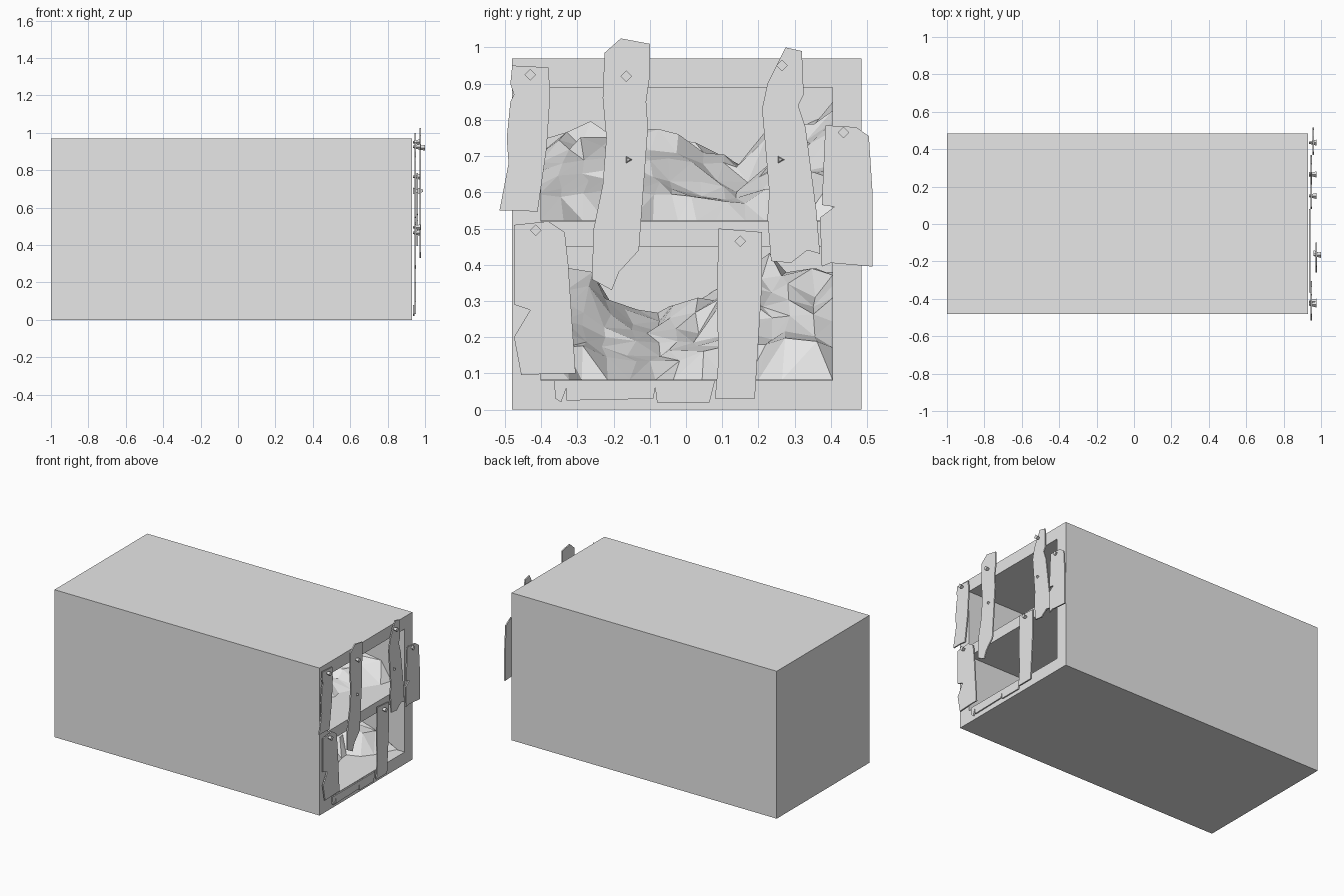
import bpy
import bmesh
import math
import random
from mathutils import Matrix, Vector

random.seed(4)
start_cube = bpy.data.objects.get("Cube")
if start_cube:
    bpy.data.objects.remove(start_cube, do_unlink=True)

grey = bpy.data.materials.new("plain_grey")
grey.use_nodes = True
grey.diffuse_color = (0.8, 0.8, 0.8, 1)
grey.node_tree.nodes["Principled BSDF"].inputs["Base Color"].default_value = (0.8, 0.8, 0.8, 1)

FRONT = 0.93            # x of the open end
SIDE_Y = (-0.40, 0.405)  # inner walls of the niches
DEPTH = 1.0


def make_object(name, bm):
    bmesh.ops.recalc_face_normals(bm, faces=bm.faces)
    mesh = bpy.data.meshes.new(name)
    bm.to_mesh(mesh)
    bm.free()
    mesh.materials.append(grey)
    obj = bpy.data.objects.new(name, mesh)
    bpy.context.collection.objects.link(obj)
    return obj


def box(name, low, high):
    low, high = Vector(low), Vector(high)
    bm = bmesh.new()
    size = Matrix.Diagonal((*(high - low), 1))
    bmesh.ops.create_cube(bm, size=1, matrix=Matrix.Translation((low + high) / 2) @ size)
    return make_object(name, bm)


def plank(name, x, outline, thickness=0.008):
    """Splintered board: a y-z outline extruded along x."""
    bm = bmesh.new()
    face = bm.faces.new([bm.verts.new((x, y, z)) for y, z in outline])
    solid = bmesh.ops.extrude_face_region(bm, geom=[face])
    moved = [v for v in solid["geom"] if isinstance(v, bmesh.types.BMVert)]
    bmesh.ops.translate(bm, verts=moved, vec=(thickness, 0, 0))
    return make_object(name, bm)


def spike(name, x, y, z, base, tip, length, sides):
    """Tapered peg pointing along x."""
    bm = bmesh.new()
    place = Matrix.Translation((x, y, z)) @ Matrix.Rotation(math.pi / 2, 4, "Y")
    bmesh.ops.create_cone(bm, cap_ends=True, segments=sides, radius1=base,
                          radius2=tip, depth=length, matrix=place)
    return make_object(name, bm)


def interpolate(points, value):
    """Piecewise linear height along a short profile."""
    for (a, ha), (b, hb) in zip(points, points[1:]):
        if value <= b:
            return ha + (hb - ha) * max(0, value - a) / (b - a)
    return points[-1][1]


def rubble(name, floor, skyline):
    """Faceted heap with a low broken front step, rising to a skyline."""
    rise = [(0, 0), (0.1, 0.3), (0.3, 0.42), (0.6, 0.8), (0.8, 1), (1, 0.9)]
    columns, rows = 13, 8
    bm = bmesh.new()
    grid = []
    for i in range(columns + 1):
        share = i / columns
        inner = 0 < i < columns
        line = []
        for j in range(rows + 1):
            t = j / rows
            wobble = random.uniform(-0.02, 0.02) if inner else 0
            y = SIDE_Y[0] + (SIDE_Y[1] - SIDE_Y[0]) * share + wobble
            start = 0.07 + 0.2 * math.sin(math.pi * share) + random.uniform(-0.04, 0.04)
            depth = start + (DEPTH - start) * t
            if 0 < j < rows:
                depth += random.uniform(-0.03, 0.03)
            top = interpolate(skyline, y) - floor
            height = top * interpolate(rise, t)
            if j:
                height *= random.uniform(0.8, 1.05)
            line.append(bm.verts.new((FRONT - depth, y, floor + height + 0.002)))
        grid.append(line)
    for a, b in zip(grid, grid[1:]):
        for j in range(rows):
            p, q, r, s = a[j], b[j], b[j + 1], a[j + 1]
            if random.random() < 0.5:
                triangles = ((p, q, r), (p, r, s))
            else:
                triangles = ((p, q, s), (q, r, s))
            for corners in triangles:
                bm.faces.new(corners)
    return make_object(name, bm)


# Long block with two stacked niches cut into its open end
body = box("block_body", (-1, -0.48, 0), (FRONT, 0.485, 0.97))
for label, low, high in (("lower", 0.08, 0.45), ("upper", 0.52, 0.89)):
    cutter = box(label + "_niche_cutter", (FRONT - DEPTH, SIDE_Y[0], low),
                 (FRONT + 0.2, SIDE_Y[1], high))
    cutter.hide_render = True
    cutter.hide_viewport = True
    cutter.display_type = "WIRE"
    cut = body.modifiers.new(label + "_niche", "BOOLEAN")
    cut.operation = "DIFFERENCE"
    cut.solver = "EXACT"
    cut.object = cutter

# Broken rubble in the niches
rubble("lower_rubble", 0.08, [(-0.4, 0.42), (-0.28, 0.42), (-0.24, 0.35), (-0.17, 0.28),
                              (0, 0.29), (0.1, 0.37), (0.2, 0.43), (0.3, 0.43), (0.41, 0.4)])
rubble("upper_rubble", 0.52, [(-0.4, 0.75), (-0.22, 0.81), (0, 0.77), (0.05, 0.71),
                              (0.17, 0.7), (0.22, 0.79), (0.3, 0.82), (0.41, 0.88)])

# Splintered boards nailed over the open end
plank("upper_right_board", 0.945, [
    (-0.48, 0.95), (-0.38, 0.945), (-0.375, 0.87), (-0.385, 0.72), (-0.41, 0.545),
    (-0.45, 0.55), (-0.515, 0.55), (-0.49, 0.68), (-0.495, 0.75), (-0.485, 0.85),
    (-0.475, 0.87), (-0.485, 0.9)])
plank("upper_long_board", 0.97, [
    (-0.225, 0.985), (-0.18, 1.025), (-0.1, 1.01), (-0.1, 0.92), (-0.11, 0.85),
    (-0.105, 0.78), (-0.13, 0.44), (-0.185, 0.38), (-0.205, 0.33), (-0.26, 0.36),
    (-0.255, 0.5), (-0.23, 0.62), (-0.22, 0.75), (-0.23, 0.86)])
plank("upper_left_board", 0.945, [
    (0.225, 0.9), (0.275, 1.0), (0.32, 0.99), (0.325, 0.87), (0.31, 0.84), (0.33, 0.78),
    (0.36, 0.55), (0.37, 0.43), (0.335, 0.44), (0.29, 0.405), (0.235, 0.41),
    (0.225, 0.53), (0.23, 0.6), (0.21, 0.83)])
plank("outer_left_board", 0.955, [
    (0.385, 0.785), (0.47, 0.78), (0.505, 0.755), (0.515, 0.6), (0.515, 0.395),
    (0.4, 0.405), (0.375, 0.395), (0.37, 0.53), (0.41, 0.56), (0.375, 0.565)])
plank("lower_right_board", 0.945, [
    (-0.475, 0.51), (-0.38, 0.52), (-0.335, 0.49), (-0.325, 0.4), (-0.305, 0.1),
    (-0.36, 0.1), (-0.455, 0.095), (-0.475, 0.2), (-0.43, 0.275), (-0.475, 0.29)])
plank("lower_left_board", 0.945, [
    (0.09, 0.5), (0.21, 0.49), (0.21, 0.35), (0.19, 0.03), (0.08, 0.03),
    (0.09, 0.14), (0.085, 0.3)])
plank("bottom_board", 0.935, [
    (-0.365, 0.08), (-0.36, 0.03), (-0.345, 0.02), (-0.33, 0.06), (-0.33, 0.025),
    (-0.09, 0.03), (-0.085, 0.06), (-0.08, 0.02), (0.065, 0.02), (0.08, 0.08)])

# Square-headed nails
nails = [(0.955, -0.43, 0.925), (0.98, -0.165, 0.92), (0.955, 0.265, 0.95),
         (0.955, 0.435, 0.765), (0.955, -0.415, 0.495), (0.955, 0.15, 0.465)]
for number, (x, y, z) in enumerate(nails, 1):
    spike(f"nail_{number}", x, y, z, 0.006, 0.016, 0.04, 4)

# Loose splinters on the long boards
for number, (x, y, z) in enumerate([(0.975, -0.16, 0.69), (0.95, 0.26, 0.69)], 1):
    spike(f"splinter_{number}", x, y, z, 0.02, 0.006, 0.03, 3)
